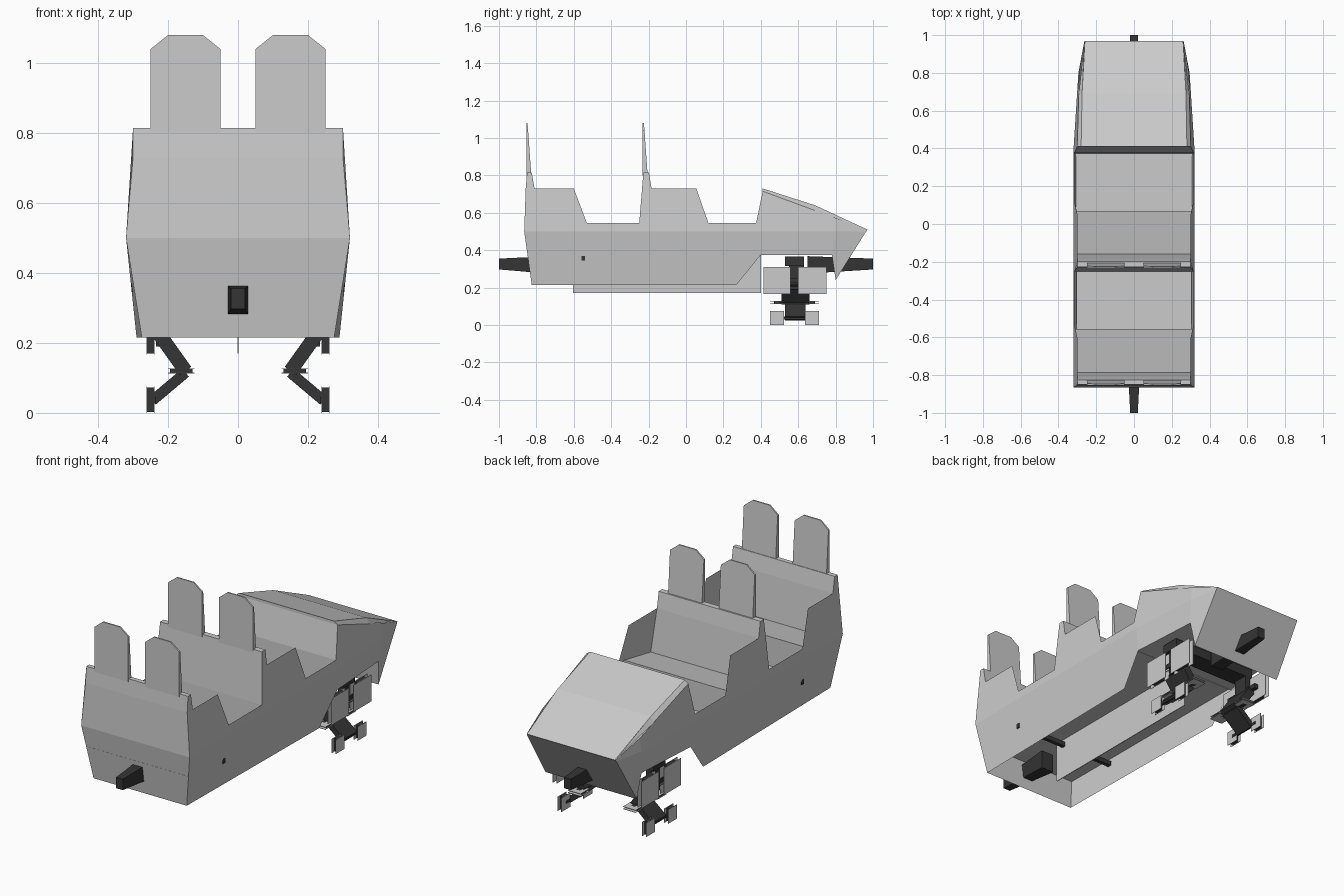
import bpy, bmesh, math
from mathutils import Vector

if "Cube" in bpy.data.objects:
    bpy.data.objects.remove(bpy.data.objects["Cube"])


def material(name, v):
    m = bpy.data.materials.new(name)
    m.diffuse_color = (v, v, v, 1)
    m.use_nodes = True
    m.node_tree.nodes["Principled BSDF"].inputs["Base Color"].default_value = m.diffuse_color
    return m


GREY = material("light grey", 0.6)
DARK = material("dark metal", 0.035)


def make(name, polys, mat):
    """Object from a list of polygons (lists of 3D points)."""
    bm = bmesh.new()
    for poly in polys:
        bm.faces.new([bm.verts.new(p) for p in poly])
    bmesh.ops.remove_doubles(bm, verts=bm.verts, dist=0.0005)
    bmesh.ops.recalc_face_normals(bm, faces=bm.faces)
    me = bpy.data.meshes.new(name)
    bm.to_mesh(me)
    bm.free()
    me.materials.append(mat)
    ob = bpy.data.objects.new(name, me)
    bpy.context.collection.objects.link(ob)
    return ob


def hull(a, b):
    """Closed solid between two matching loops."""
    n = len(a)
    return [a[::-1], b] + [[a[i], a[(i + 1) % n], b[(i + 1) % n], b[i]] for i in range(n)]


def box(name, x, y, z, mat):
    loop = lambda zz: [(x[0], y[0], zz), (x[1], y[0], zz), (x[1], y[1], zz), (x[0], y[1], zz)]
    return make(name, hull(loop(z[0]), loop(z[1])), mat)


def half_width(y, z):
    """Half width of the body shell at a point of its side profile."""
    if z < 0.5:
        b = 0.275 + 0.015 * min(1, max(0, (y + 0.825) / 1.1))
        w = b + (0.32 - b) * (z - 0.215) / 0.285
    else:
        w = max(0.30, 0.32 - 0.02 * (z - 0.5) / 0.23)
    if y > 0.8:
        w *= 0.92 - 0.1 * (y - 0.8) / 0.17
    elif y > 0.4:
        w *= 1 - 0.08 * (y - 0.4) / 0.4
    return w


def ribbon(profile):
    """Sheet running across the body along a (y, z) profile."""
    out = []
    for (y0, z0), (y1, z1) in zip(profile, profile[1:]):
        a, b = half_width(y0, z0), half_width(y1, z1)
        out.append([(-a, y0, z0), (a, y0, z0), (b, y1, z1), (-b, y1, z1)])
    return out


# body sides
sides = [
    [(-.825, .215), (.27, .215), (.40, .375), (.40, .5), (-.865, .5)],
    [(-.865, .5), (.40, .5), (.375, .545), (.12, .545), (.055, .73), (-.184, .73),
     (-.198, .815), (-.228, .815), (-.25, .545), (-.53, .545), (-.60, .73),
     (-.81, .73), (-.825, .815), (-.85, .815), (-.857, .73)],
    [(.40, .375), (.78, .375), (.80, .5), (.40, .5)],
    [(.78, .375), (.80, .24), (.963, .5), (.80, .5)],
    [(.40, .5), (.80, .5), (.80, .572), (.41, .715), (.375, .545)],
    [(.80, .5), (.963, .5), (.97, .51), (.80, .572)],
]
for s, side in ((1, "right"), (-1, "left")):
    make("body_side_" + side, [[(s * half_width(y, z), y, z) for y, z in p] for p in sides], GREY)

# end panel, both seat rows, footwells and dashboard in one ribbon
make("seats_and_end_panel", ribbon([
    (-.825, .215), (-.865, .5), (-.857, .73), (-.85, .815), (-.825, .815), (-.81, .73),
    (-.785, .5), (-.555, .545), (-.555, .39), (-.255, .39), (-.25, .545), (-.228, .815),
    (-.198, .815), (-.184, .73), (-.16, .5), (.07, .545), (.07, .39), (.37, .39),
    (.375, .545), (.41, .715)]), GREY)

# floor, nose underside and sloped nose panel
make("floor_and_nose_panel", ribbon([
    (-.85, .388), (.37, .388), (.40, .375), (.78, .375), (.80, .24), (.963, .5), (.97, .51)]), GREY)

# nose hood: crowned top with bevelled shoulders
crown = [(.28, .41, .73), (.275, .69, .64), (.26, .97, .51)]
rim = [(half_width(y, z), y, z) for y, z in ((.41, .715), (.69, .612), (.97, .51))]
hood = []
for i in range(2):
    (a, y0, z0), (b, y1, z1) = crown[i], crown[i + 1]
    hood.append([(-a, y0, z0), (a, y0, z0), (b, y1, z1), (-b, y1, z1)])
    for s in (1, -1):
        quad = [crown[i], rim[i], rim[i + 1], crown[i + 1]]
        hood.append([(s * x, y, z) for x, y, z in (quad if i == 0 else quad[:3])])
hood.append([(-rim[0][0], .41, .715), (rim[0][0], .41, .715), (.28, .41, .73), (-.28, .41, .73)])
make("nose_hood", hood, GREY)

# headrests
shape = [(-.1, .80), (.1, .80), (.1, 1.04), (.05, 1.08), (-.05, 1.08), (-.1, 1.04)]
for row in (0, -.622):
    for cx in (-.15, .15):
        front = [(cx + x, row - .205 - .02 * (z - .8) / .28, z) for x, z in shape]
        back = [(cx + x, row - .232, z) for x, z in shape]
        make("headrest", hull(front, back), GREY)

# brake fin under the floor
box("brake_fin", (-.002, .002), (-.605, .40), (.17, .388), GREY)


# couplers, tapering outwards
def rect(w, y, z0, z1):
    return [(-w, y, z0), (w, y, z0), (w, y, z1), (-w, y, z1)]


make("front_coupler", hull(rect(.037, -.68, .27, .37), rect(.02, -1, .297, .355)), DARK)
make("back_coupler", hull(rect(.037, .65, .275, .368), rect(.02, 1, .297, .355)), DARK)

# axles
box("front_axle_bar", (-.305, .305), (-.56, -.54), (.345, .37), DARK)
box("back_axle_beam", (-.25, .25), (.53, .63), (.315, .365), DARK)


# wheel carriers
def wheel(name, axis_x, ys, z0, z1):
    """Square low-poly wheel: two light plates around a dark core."""
    for x in (axis_x - .011, axis_x + .011):
        box(name + "_face", (x - .001, x + .001), ys, (z0, z1), GREY)
    m, h = (ys[0] + ys[1]) / 2, (ys[1] - ys[0]) * .25
    box(name + "_core", (axis_x - .01, axis_x + .01), (m - h, m + h), (z0 + .003, z1 - .003), DARK)


def limb(name, p, q, y0, y1, t):
    """Slanted plate between two (x, z) points."""
    d = Vector((q[0] - p[0], q[1] - p[1])).normalized()
    nx, nz = -d.y * t, d.x * t
    loop = [(p[0] + nx, p[1] + nz), (q[0] + nx, q[1] + nz),
            (q[0] - nx, q[1] - nz), (p[0] - nx, p[1] - nz)]
    make(name, hull([(x, y0, z) for x, z in loop], [(x, y1, z) for x, z in loop]), DARK)


for s in (1, -1):
    box("carrier_post", tuple(sorted((s * .205, s * .235))), (.55, .63), (.19, .33), DARK)
    box("wheel_axle", tuple(sorted((s * .215, s * .245))), (.48, .69), (.225, .25), DARK)
    limb("upper_arm", (s * .225, .225), (s * .15, .12), .51, .66, .02)
    limb("lower_arm", (s * .15, .115), (s * .245, .035), .53, .64, .015)
    box("lower_axle", tuple(sorted((s * .235, s * .25))), (.49, .67), (.03, .045), DARK)
    box("guide_axle", tuple(sorted((s * .15, s * .175))), (.49, .68), (.113, .127), DARK)
    for ys in ((.415, .56), (.60, .75)):
        wheel("running_wheel", s * .25, ys, .167, .31)
    for ys in ((.45, .525), (.635, .71)):
        wheel("under_wheel", s * .25, ys, 0, .075)
        xs = tuple(sorted((s * .125, s * .20)))
        for z in (.113, .125):
            box("guide_wheel_face", xs, ys, (z, z + .002), GREY)
        m = sum(ys) / 2
        box("guide_wheel_core", tuple(sorted((s * .13, s * .195))), (m - .018, m + .018),
            (.115, .125), DARK)
